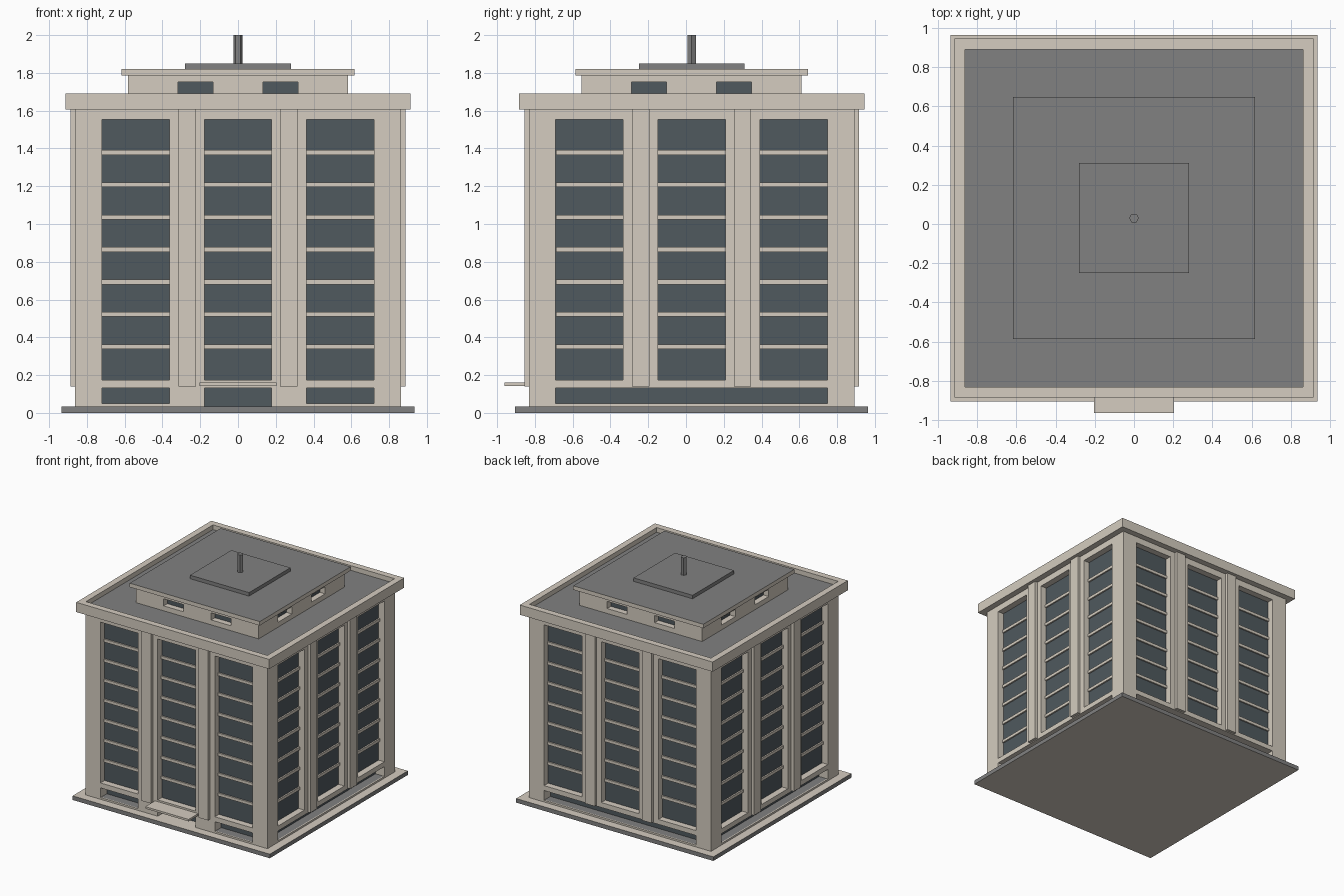
import bpy, bmesh, math
from mathutils import Matrix, Vector

if "Cube" in bpy.data.objects:
    bpy.data.objects.remove(bpy.data.objects["Cube"], do_unlink=True)

CY = 0.03        # building centre in y (the entrance canopy sticks out in front)
WALL = 0.862     # half width of the outer wall
CENTRE = Matrix.Translation((0, CY, 0))
FRONT, RIGHT, BACK, LEFT = range(4)
ALL_SIDES = (FRONT, RIGHT, BACK, LEFT)


def material(name, rgb):
    m = bpy.data.materials.new(name)
    m.use_nodes = True
    color = (*rgb, 1)
    m.diffuse_color = color
    m.node_tree.nodes["Principled BSDF"].inputs["Base Color"].default_value = color
    return m


STONE = material("warm stone", (0.66, 0.605, 0.525))
GREY = material("roof grey", (0.22, 0.22, 0.22))
GLASS = material("dark glass", (0.08, 0.1, 0.113))


def finish(name, bm, mats):
    mesh = bpy.data.meshes.new(name)
    bm.to_mesh(mesh)
    bm.free()
    for m in mats:
        mesh.materials.append(m)
    obj = bpy.data.objects.new(name, mesh)
    bpy.context.collection.objects.link(obj)
    return obj


def add_box(bm, lo, hi, turn=Matrix()):
    lo, hi = Vector(lo), Vector(hi)
    place = Matrix.Translation((lo + hi) / 2) @ Matrix.Diagonal((*(hi - lo), 1))
    bmesh.ops.create_cube(bm, size=1, matrix=CENTRE @ turn @ place)


def slab(name, half, z0, z1, side, top=None, bottom=None):
    """Square slab whose top and bottom may differ in colour from its sides."""
    bm = bmesh.new()
    add_box(bm, (-half, -half, z0), (half, half, z1))
    bm.normal_update()
    for f in bm.faces:
        f.material_index = 1 if f.normal.z > 0.5 else 2 if f.normal.z < -0.5 else 0
    return finish(name, bm, [side, top or side, bottom or side])


def facade(name, boxes, face, mat=STONE, sides=ALL_SIDES):
    """Boxes (x0, x1, z0, z1, depth) set inward from a face plane, on each side."""
    bm = bmesh.new()
    for side in sides:
        turn = Matrix.Rotation(side * math.pi / 2, 4, "Z")
        for x0, x1, z0, z1, depth in boxes:
            add_box(bm, (x0, -face, z0), (x1, -face + depth, z1), turn)
    return finish(name, bm, [mat])


def mirrored(x0, x1, *rest):
    return [(x0, x1, *rest), (-x1, -x0, *rest)]


# Base and glazed cores
GROUND, SILL, HEAD, TOP = 0.035, 0.175, 1.552, 1.607
DEPTH, EDGE, MID, BAY = 0.055, 0.72, 0.178, 0.363
slab("base_plate", 0.934, 0, GROUND, GREY, STONE, STONE)
slab("ground_floor_glass", WALL - 0.085, GROUND, 0.16, GLASS)
slab("tower_glass", WALL - DEPTH, 0.15, 1.6, GLASS)

# Corner posts, piers and beams framing the window bays
post = WALL - EDGE
facade("corner_posts", [(EDGE, WALL, GROUND, TOP, post)], WALL)
facade("wall_piers", mirrored(MID, BAY, SILL, HEAD, DEPTH), WALL)
facade("top_beam", [(-EDGE, EDGE, HEAD, TOP, DEPTH + 0.02)], WALL)
facade("first_floor_beam", [(-EDGE, EDGE, 0.133, SILL, 0.085)], WALL)
facade("pilasters", mirrored(0.223, 0.315, 0.14, TOP, 0.03), WALL + 0.024)

# Shallow floor bands across the glass of each window bay
bands = []
for i in range(7):
    z = 0.35 + i * 0.1715
    for x in (-BAY - MID, 0, BAY + MID):
        bands.append((x - MID, x + MID, z - 0.0125, z + 0.0125, 0.02))
facade("floor_bands", bands, WALL - DEPTH + 0.012)

# Ground floor: strip windows on three sides, entrance on the front
strip = [(-EDGE, EDGE, GROUND, 0.05)]
flanks = mirrored(BAY, EDGE, GROUND, 0.05)
for label, sills, sides in (("strip_window", strip, (RIGHT, BACK, LEFT)),
                            ("front_window", flanks, (FRONT,))):
    facade(label + "_sill", [(*s, 0.012) for s in sills], WALL, sides=sides)
    facade(label + "_floor", [(*s, 0.08) for s in sills], WALL - 0.012, GREY, sides)
facade("entrance_piers", mirrored(MID, BAY, GROUND, 0.135, 0.1), WALL, sides=(FRONT,))
facade("entrance_canopy", [(-0.205, 0.205, 0.143, 0.16, 0.15)], 0.992, sides=(FRONT,))

# Roof deck and parapet
DECK, RIM = 1.65, 1.69
slab("roof_deck", 0.87, TOP + 0.01, DECK, GREY)
facade("parapet", [(-0.914, 0.86, TOP, RIM, 0.054)], 0.914)
slab("parapet_soffit", 0.9, TOP, TOP + 0.015, STONE)

# Penthouse with two recessed windows per side
PH, PH_TOP, W0, W1 = 0.582, 1.786, 1.692, 1.753
slab("penthouse_glass", PH - 0.05, DECK, PH_TOP, GLASS)
facade("penthouse_walls",
       [(-PH, PH, DECK, W0, 0.06), (-PH, PH, W1, PH_TOP, 0.06),
        (-0.132, 0.132, W0, W1, 0.06)] + mirrored(0.318, PH, W0, W1, 0.06), PH)
slab("penthouse_cap", 0.616, PH_TOP, 1.82, STONE, GREY)
slab("upper_plate", 0.28, 1.82, 1.85, GREY)

# Hexagonal mast
bm = bmesh.new()
bmesh.ops.create_cone(bm, cap_ends=True, segments=6, radius1=0.025, radius2=0.025,
                      depth=0.15, matrix=CENTRE @ Matrix.Translation((0, 0, 1.925))
                      @ Matrix.Rotation(math.pi / 6, 4, "Z"))
finish("roof_mast", bm, [GREY])
